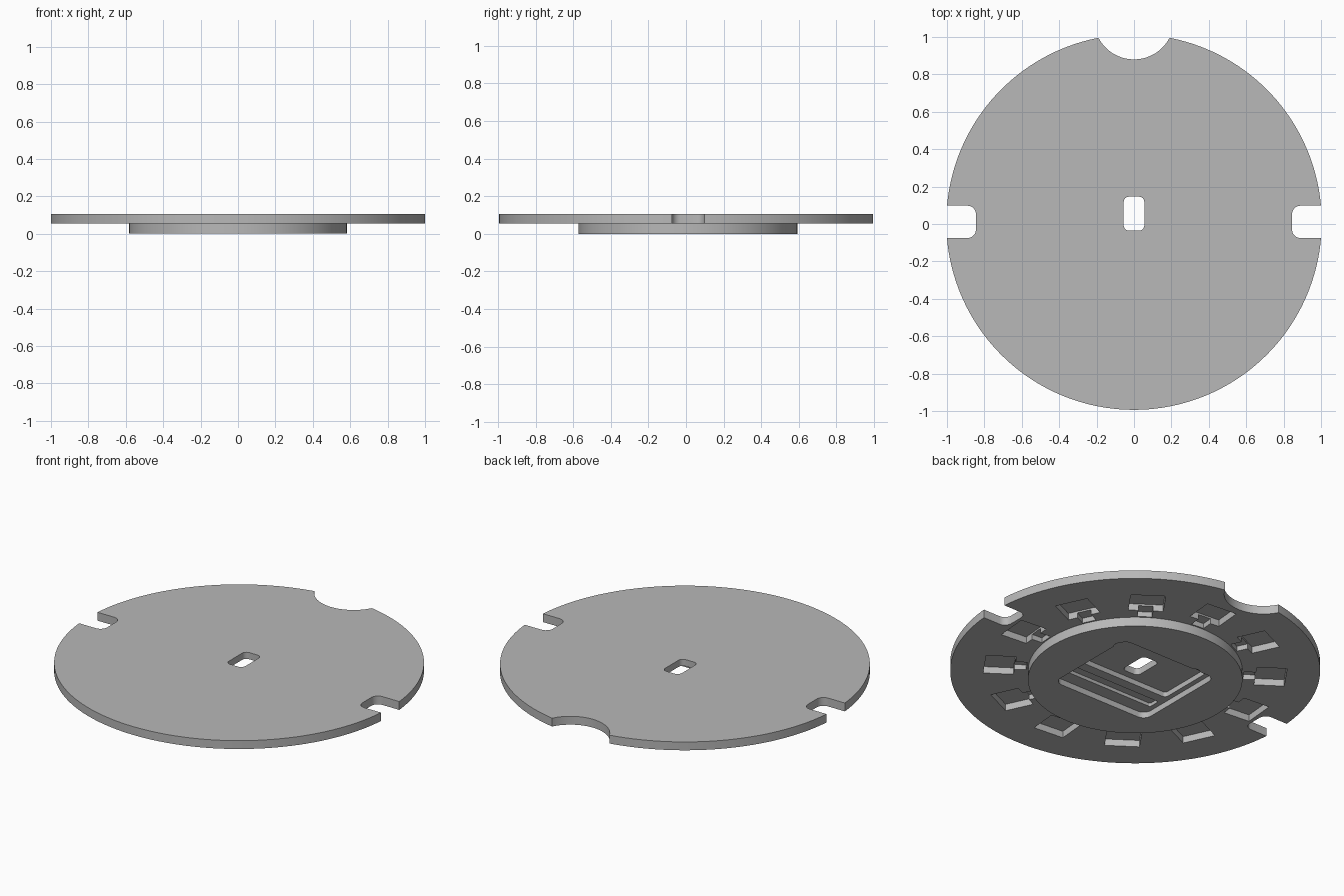
import bpy, bmesh, math
from mathutils import Matrix, Vector

if "Cube" in bpy.data.objects:
    bpy.data.objects.remove(bpy.data.objects["Cube"])

CY = 0.01            # centre of the disc in y
BOTTOM, TOP = 0.055, 0.105

grey = bpy.data.materials.new("plain grey")
grey.use_nodes = True
grey.diffuse_color = (0.48, 0.48, 0.48, 1)
grey.node_tree.nodes["Principled BSDF"].inputs["Base Color"].default_value = (0.48, 0.48, 0.48, 1)


def circle(x, y, r, n):
    return [(x + r * math.cos(math.tau * i / n), y + r * math.sin(math.tau * i / n)) for i in range(n)]


def rounded_rect(x0, x1, y0, y1, r, steps=6):
    pts = []
    centres = [(x1 - r, y1 - r), (x0 + r, y1 - r), (x0 + r, y0 + r), (x1 - r, y0 + r)]
    for k, (cx, cy) in enumerate(centres):
        for i in range(steps + 1):
            a = math.pi / 2 * (k + i / steps)
            pts.append((cx + r * math.cos(a), cy + r * math.sin(a)))
    return pts


def rect(x0, x1, half):
    return [(x0, -half), (x1, -half), (x1, half), (x0, half)]


def prism(name, outline, z0, z1, angle=None):
    """Extrude an outline; with an angle, swing it round the disc centre."""
    bm = bmesh.new()
    face = bm.faces.new([bm.verts.new((x, y, z0)) for x, y in outline])
    up = bmesh.ops.extrude_face_region(bm, geom=[face])
    verts = [v for v in up["geom"] if isinstance(v, bmesh.types.BMVert)]
    bmesh.ops.translate(bm, verts=verts, vec=Vector((0, 0, z1 - z0)))
    bmesh.ops.recalc_face_normals(bm, faces=bm.faces)
    if angle is not None:
        bm.transform(Matrix.Translation((0, CY, 0)) @ Matrix.Rotation(angle, 4, "Z"))
    mesh = bpy.data.meshes.new(name)
    bm.to_mesh(mesh)
    bm.free()
    mesh.materials.append(grey)
    ob = bpy.data.objects.new(name, mesh)
    bpy.context.collection.objects.link(ob)
    return ob


# Plate and the round hub beneath it
disc = prism("notched_disc", circle(0, CY, 1.0036, 160), BOTTOM, TOP)
hub = prism("hub", circle(0, CY, 0.582, 128), 0, 0.08)

# Edge notches and the centre slot, all cut right through
cutters = [
    prism("back_notch_cutter", circle(0, 1.094, 0.214, 64), -0.1, 0.2),
    prism("left_notch_cutter", rounded_rect(0.845, 1.3, -0.075, 0.098, 0.045), -0.1, 0.2),
    prism("right_notch_cutter", rounded_rect(-1.3, -0.845, -0.075, 0.098, 0.045), -0.1, 0.2),
    prism("centre_slot_cutter", rounded_rect(-0.055, 0.055, -0.036, 0.146, 0.028), -0.1, 0.2),
]

# Stepped recess in the hub with a groove and two round reliefs
cutters += [
    prism("recess_cutter", rounded_rect(-0.32, 0.32, -0.29, 0.3, 0.05), -0.1, 0.035),
    prism("deep_recess_cutter", rounded_rect(-0.29, 0.29, -0.08, 0.26, 0.02), -0.1, 0.065),
    prism("groove_cutter", rounded_rect(-0.29, 0.29, -0.21, -0.14, 0.01), -0.1, 0.055),
    prism("relief_cutter_a", circle(0.295, 0.235, 0.036, 24), -0.1, 0.068),
    prism("relief_cutter_b", circle(-0.19, 0.275, 0.036, 24), -0.1, 0.068),
]

# Ring of twelve pockets under the plate, each with a narrow inner channel
for i in range(12):
    a = math.radians(-5 + 30 * i)
    cutters.append(prism("pocket_cutter", rect(0.655, 0.82, 0.095), 0.02, 0.095, a))
    cutters.append(prism("channel_cutter", rect(0.59, 0.67, 0.04), 0.02, 0.085, a))

# Join, cut, and keep only the finished disc
for ob, mode in [(hub, "UNION")] + [(c, "DIFFERENCE") for c in cutters]:
    ob.hide_render = True
    mod = disc.modifiers.new(ob.name, "BOOLEAN")
    mod.operation, mod.solver, mod.object = mode, "EXACT", ob
graph = bpy.context.evaluated_depsgraph_get()
finished = bpy.data.meshes.new_from_object(disc.evaluated_get(graph))
disc.modifiers.clear()
disc.data = finished
finished.materials.clear()
finished.materials.append(grey)
for ob in [hub] + cutters:
    bpy.data.objects.remove(ob)

bpy.ops.object.select_all(action="DESELECT")
disc.select_set(True)
bpy.context.view_layer.objects.active = disc
bpy.ops.object.shade_smooth_by_angle(angle=math.radians(30))
